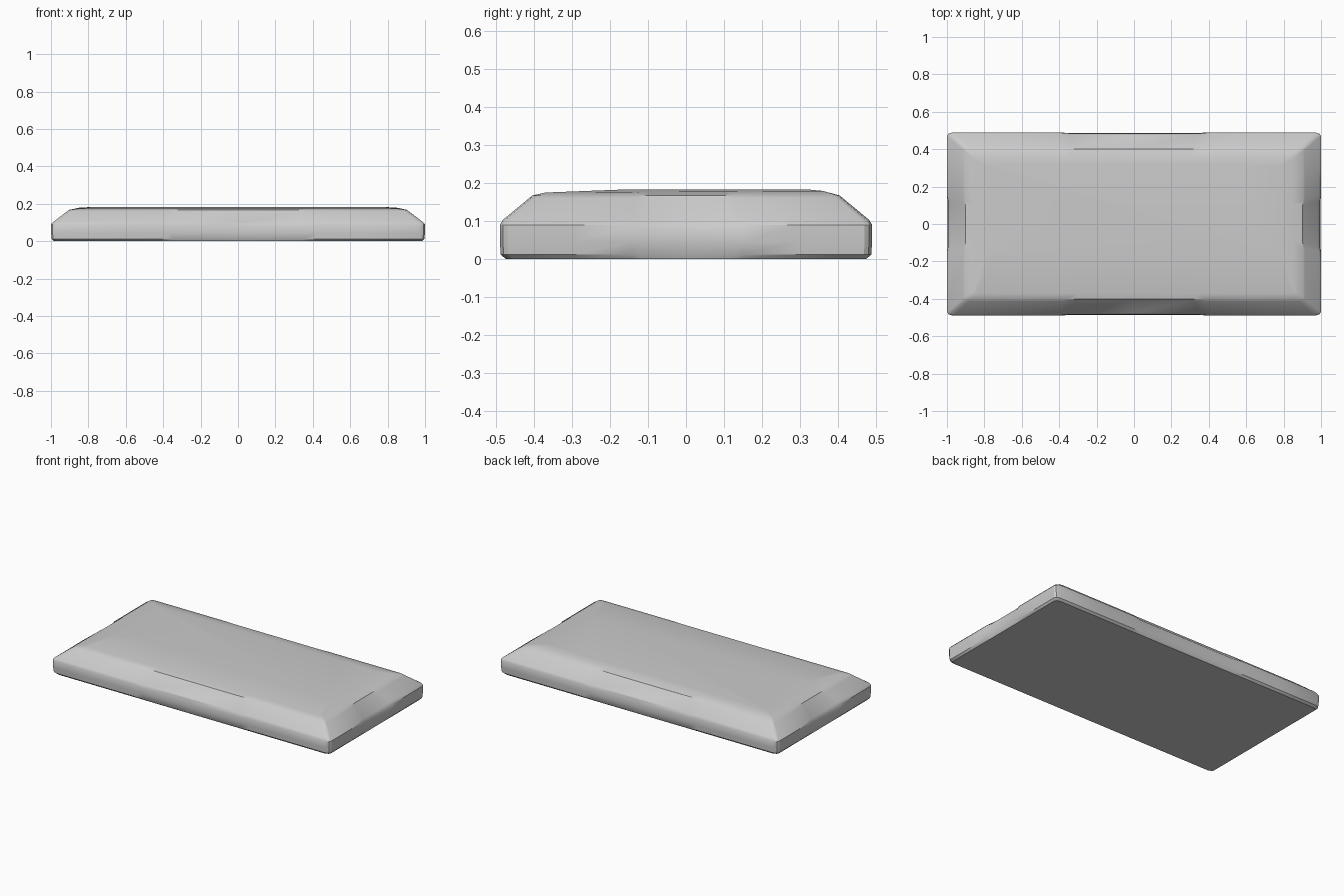
import bpy, bmesh, math

if "Cube" in bpy.data.objects:
    bpy.data.objects.remove(bpy.data.objects["Cube"])

# Breakpoints along the long and short sides, as fractions of the half length
LONG = [-1, -0.97, -0.7, -0.41, -0.35, 0, 0.35, 0.42, 0.7, 0.97]
SHORT = [-1, -0.96, -0.6, -0.31, -0.25, 0, 0.25, 0.31, 0.6, 0.96]


def ring(bm, hx, hy, z, wear=0.0, drop=0.0, cut=0.0, yo=0.0, tilt=0.0):
    """Rectangular loop with clipped corners and a worn stretch mid-side."""
    verts = []
    for side in range(4):
        along, across = (hx, hy) if side % 2 == 0 else (hy, hx)
        for t in (LONG if side % 2 == 0 else SHORT):
            worn = 1 if abs(t) < 0.37 and abs(t) != 0.31 else 0
            u, v = t * along, -across + wear * worn
            if t == -1:                       # clipped corner
                u, v = u + cut, v + cut
            x, y = [(u, v), (-v, u), (-u, -v), (v, -u)][side]
            verts.append(bm.verts.new((x, y + yo, z - drop * worn + tilt * y)))
    return verts


def loft(name, rings):
    """Skin a stack of loops and close both ends."""
    bm = bmesh.new()
    loops = [ring(bm, **r) for r in rings]
    n = len(loops[0])
    for a, b in zip(loops, loops[1:]):
        for i in range(n):
            j = (i + 1) % n
            bm.faces.new((a[i], a[j], b[j], b[i]))
    bm.faces.new(loops[0][::-1])
    bm.faces.new(loops[-1])
    bmesh.ops.recalc_face_normals(bm, faces=bm.faces)
    mesh = bpy.data.meshes.new(name)
    bm.to_mesh(mesh)
    bm.free()
    ob = bpy.data.objects.new(name, mesh)
    bpy.context.collection.objects.link(ob)
    bpy.context.view_layer.objects.active = ob
    ob.select_set(True)
    bpy.ops.object.shade_smooth_by_angle(angle=math.radians(32))
    ob.select_set(False)
    return ob


# Worn stone slab: upright rim, sloped shoulder and slightly crowned top
loft("stone_slab", [
    dict(hx=0.985, hy=0.475, z=0.0, cut=0.008),
    dict(hx=0.996, hy=0.488, z=0.012, wear=0.006, cut=0.008),
    dict(hx=1.0, hy=0.49, z=0.045, wear=0.003, cut=0.008),
    dict(hx=1.0, hy=0.49, z=0.090, wear=0.006, drop=0.012, cut=0.008),
    dict(hx=0.988, hy=0.482, z=0.103, wear=0.004, drop=0.005, cut=0.006),
    dict(hx=0.913, hy=0.413, z=0.160, wear=0.006, cut=0.004),
    dict(hx=0.905, hy=0.405, z=0.167, wear=0.003, cut=0.004),
    dict(hx=0.850, hy=0.365, z=0.177, yo=-0.005, tilt=0.006),
    dict(hx=0.780, hy=0.240, z=0.183, yo=0.08),
])
